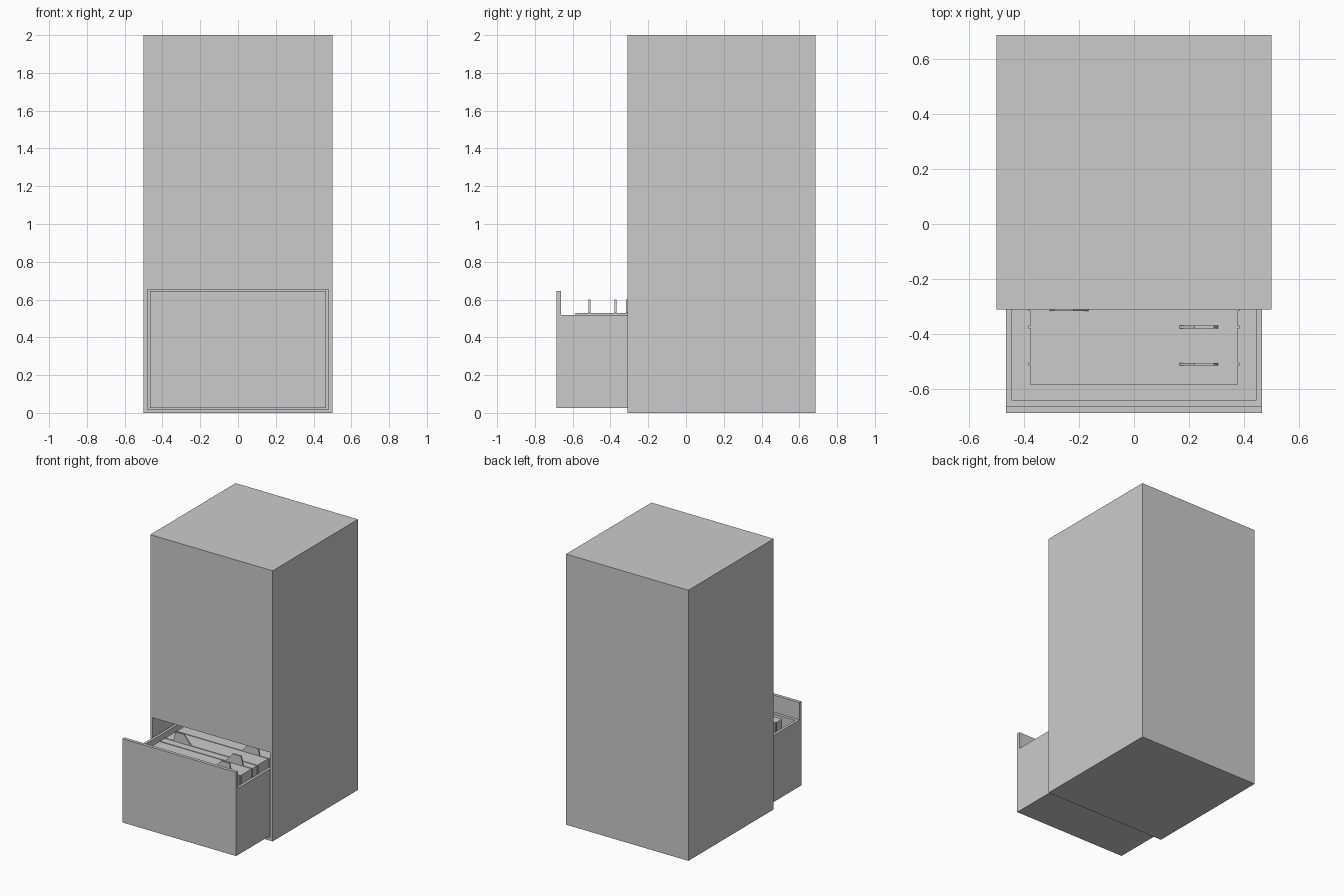
import bpy, bmesh

if "Cube" in bpy.data.objects:
    bpy.data.objects.remove(bpy.data.objects["Cube"])


def prism(name, outline, y0, y1):
    """Extrude an x-z outline from y0 to y1."""
    bm = bmesh.new()
    face = bm.faces.new([bm.verts.new((x, y0, z)) for x, z in outline])
    ext = bmesh.ops.extrude_face_region(bm, geom=[face])
    verts = [v for v in ext["geom"] if isinstance(v, bmesh.types.BMVert)]
    bmesh.ops.translate(bm, verts=verts, vec=(0, y1 - y0, 0))
    bmesh.ops.recalc_face_normals(bm, faces=bm.faces[:])
    mesh = bpy.data.meshes.new(name)
    bm.to_mesh(mesh)
    bm.free()
    obj = bpy.data.objects.new(name, mesh)
    bpy.context.collection.objects.link(obj)
    return obj


def box(name, half_w, y0, y1, z0, z1):
    return prism(name, [(-half_w, z0), (half_w, z0), (half_w, z1), (-half_w, z1)], y0, y1)


def hollow(obj, cutter):
    """Cut a cavity, then discard the cutter."""
    mod = obj.modifiers.new("cavity", 'BOOLEAN')
    mod.operation = 'DIFFERENCE'
    mod.solver = 'EXACT'
    mod.object = cutter
    cutter.hide_render = True
    bpy.context.view_layer.objects.active = obj
    bpy.ops.object.modifier_apply(modifier=mod.name)
    bpy.data.objects.remove(cutter, do_unlink=True)


# Cabinet body with the drawer bay
cabinet = box("cabinet_body", 0.5, -0.31, 0.686, 0, 2)
hollow(cabinet, box("bay_cutter", 0.48, -0.4, 0.666, 0.018, 0.652))

# Open drawer: tray and taller front panel
tray = box("drawer_tray", 0.465, -0.664, 0.29, 0.026, 0.518)
hollow(tray, box("tray_cutter", 0.445, -0.64, 0.27, 0.046, 0.7))
box("drawer_front", 0.465, -0.686, -0.662, 0.026, 0.645)

# Stack of papers
box("paper_stack", 0.377, -0.585, 0.2, 0.046, 0.53)

# Divider cards with slanted tabs, right or left
W, H, TAB = 0.383, 0.534, 0.6
for i, (y, side) in enumerate([(-0.51, 1), (-0.374, 1), (-0.312, -1),
                               (-0.18, 1), (-0.05, -1), (0.09, 1)]):
    outline = [(-W, 0.046), (W, 0.046), (W, H), (0.305, H),
               (0.29, TAB), (0.22, TAB), (0.165, H), (-W, H)]
    prism(f"divider_card_{i + 1}", [(side * x, z) for x, z in outline], y - 0.005, y + 0.005)
